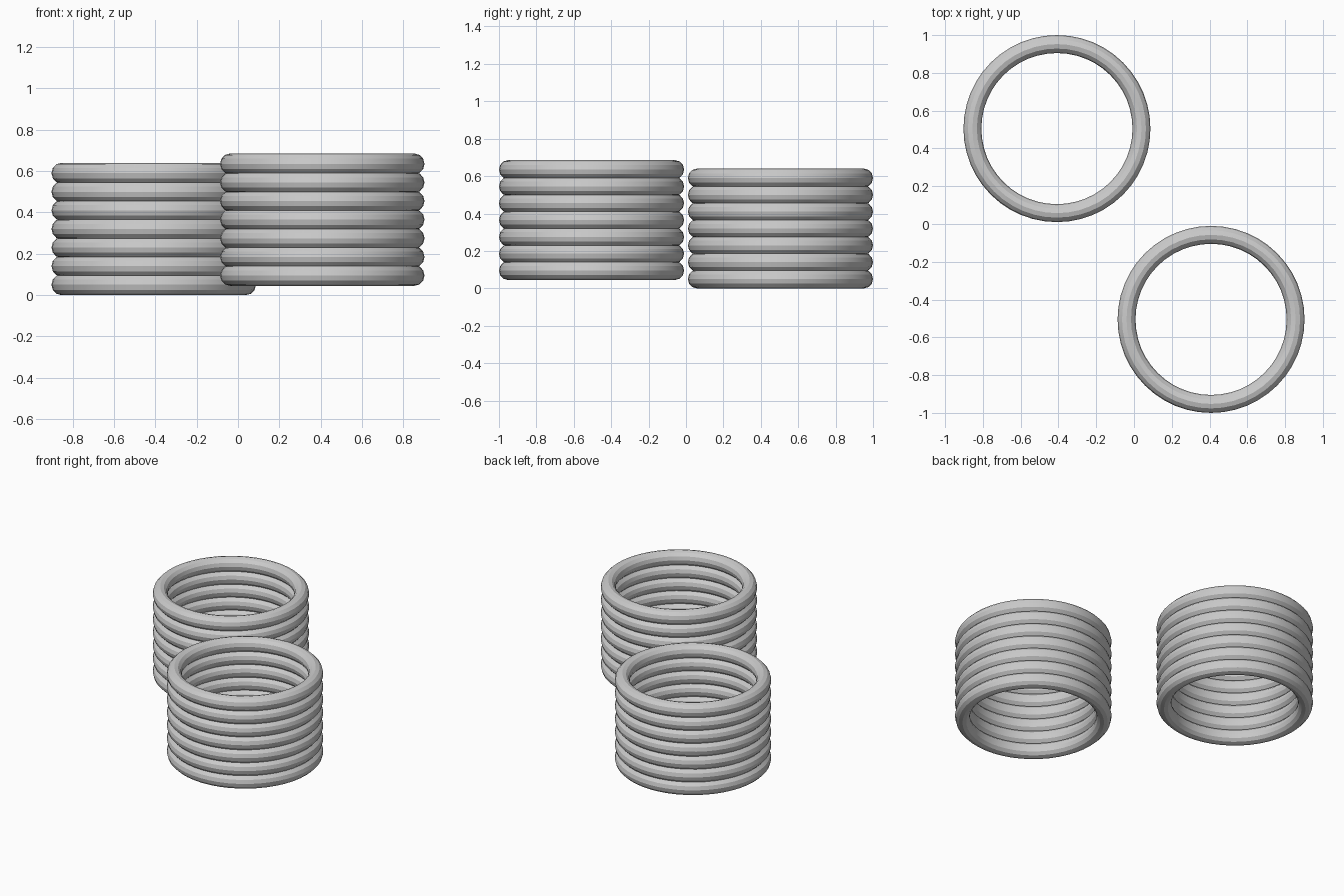
import bpy, math

if "Cube" in bpy.data.objects:
    bpy.data.objects.remove(bpy.data.objects["Cube"])

grey = bpy.data.materials.new("plain_grey")
grey.diffuse_color = (0.6, 0.6, 0.6, 1)
grey.use_nodes = True
grey.node_tree.nodes["Principled BSDF"].inputs["Base Color"].default_value = grey.diffuse_color

RINGS, PITCH = 7, 0.09
MAJOR, TUBE_W, TUBE_H = 0.4475, 0.0475, 0.05
SEGS, SIDES = 48, 12


def ring(name, x, y, z):
    """One rounded ring, its tube slightly taller than wide."""
    verts, faces = [], []
    for i in range(SEGS):
        a = 2 * math.pi * i / SEGS
        for j in range(SIDES):
            b = 2 * math.pi * j / SIDES
            r = MAJOR + TUBE_W * math.cos(b)
            verts.append((r * math.cos(a), r * math.sin(a), TUBE_H * math.sin(b)))
            i2, j2 = (i + 1) % SEGS, (j + 1) % SIDES
            faces.append((i * SIDES + j, i2 * SIDES + j,
                          i2 * SIDES + j2, i * SIDES + j2))
    me = bpy.data.meshes.new(name)
    me.from_pydata(verts, [], faces)
    me.materials.append(grey)
    ob = bpy.data.objects.new(name, me)
    ob.location = (x, y, z)
    bpy.context.collection.objects.link(ob)
    bpy.context.view_layer.objects.active = ob
    ob.select_set(True)


# Two stacks of rings, the front one raised by half a ring
for stack, x, y, base in (("back_stack", -0.408, 0.505, 0.05),
                          ("front_stack", 0.408, -0.505, 0.095)):
    for k in range(RINGS):
        ring(f"{stack}_ring_{k + 1}", x, y, base + k * PITCH)

bpy.ops.object.shade_smooth_by_angle(angle=math.radians(20))
